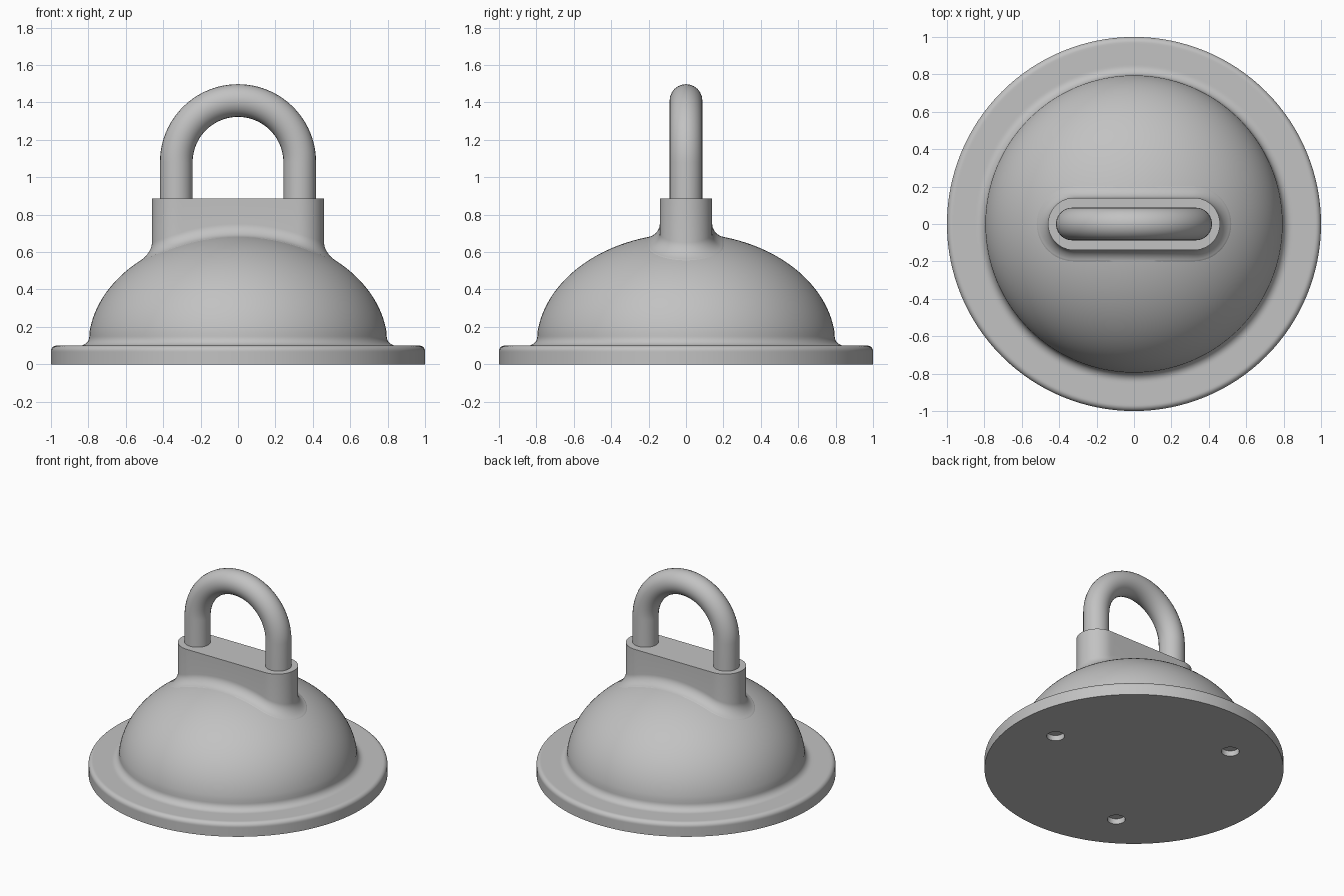
import bpy, bmesh
from math import pi, sin, cos, sqrt, radians
from mathutils import Matrix

cube = bpy.data.objects.get("Cube")
if cube:
    bpy.data.objects.remove(cube, do_unlink=True)

grey = bpy.data.materials.new("plain grey")
grey.use_nodes = True
grey.diffuse_color = (0.54, 0.54, 0.54, 1)
grey.node_tree.nodes["Principled BSDF"].inputs["Base Color"].default_value = grey.diffuse_color

DOME_R, DOME_H, RIM_Z = 0.8, 0.6, 0.1
BOSS_TOP, BOSS_R, BOSS_HALF = 0.885, 0.14, 0.32
ROD_R, ROD_X, ARCH_Z = 0.0875, 0.33, 1.08


def dome_z(r):
    return RIM_Z + DOME_H * sqrt(max(0, 1 - (r / DOME_R) ** 2))


def mesh_object(name, bm):
    bmesh.ops.recalc_face_normals(bm, faces=bm.faces)
    mesh = bpy.data.meshes.new(name)
    bm.to_mesh(mesh)
    bm.free()
    obj = bpy.data.objects.new(name, mesh)
    bpy.context.collection.objects.link(obj)
    mesh.materials.append(grey)
    return obj


def select_only(obj):
    bpy.ops.object.select_all(action='DESELECT')
    obj.select_set(True)
    bpy.context.view_layer.objects.active = obj


def smooth(obj):
    select_only(obj)
    bpy.ops.object.shade_smooth_by_angle(angle=radians(35))


# Domed base: revolved profile with rounded rim and filleted foot
profile = [(0, 0), (1, 0), (1, 0.065)]
edge, foot = 0.03, 0.05
profile += [(1 - edge + edge * cos(a), RIM_Z - edge + edge * sin(a))
            for a in (i * pi / 16 for i in range(9))]
profile += [(0.96, RIM_Z), (0.855, RIM_Z)]
profile += [(0.845 - foot * sin(a), RIM_Z + foot - foot * cos(a))
            for a in (i * pi / 16 for i in range(9))]
profile += [(DOME_R * cos(a), RIM_Z + DOME_H * sin(a))
            for a in (0.12 + i * (pi / 2 - 0.12) / 32 for i in range(32))]
profile.append((0, RIM_Z + DOME_H))
bm = bmesh.new()
verts = [bm.verts.new((r, 0, z)) for r, z in profile]
edges = [bm.edges.new(pair) for pair in zip(verts, verts[1:])]
bmesh.ops.spin(bm, geom=verts + edges, cent=(0, 0, 0), axis=(0, 0, 1),
               angle=2 * pi, steps=128)
bmesh.ops.remove_doubles(bm, verts=bm.verts, dist=0.0001)
base = mesh_object("domed_base", bm)

# Three blind holes in the underside
bm = bmesh.new()
for k in range(3):
    a = k * 2 * pi / 3
    bmesh.ops.create_cone(bm, cap_ends=True, segments=32, radius1=0.06, radius2=0.06, depth=0.08,
                          matrix=Matrix.Translation((0.685 * cos(a), 0.685 * sin(a), 0)))
cutter = mesh_object("hole_cutter", bm)
cutter.hide_render = True
cut = base.modifiers.new("holes", 'BOOLEAN')
cut.operation, cut.solver, cut.object = 'DIFFERENCE', 'EXACT', cutter
select_only(base)
bpy.ops.object.modifier_apply(modifier=cut.name)
bpy.data.objects.remove(cutter, do_unlink=True)
smooth(base)


# Boss: stadium-shaped block flaring into the dome
def stadium(radius):
    points = []
    for side in (1, -1):
        for i in range(25):
            a = -pi / 2 + i * pi / 24
            points.append((side * (BOSS_HALF + radius * cos(a)), side * radius * sin(a)))
        # intermediate points so the straight sides follow the dome
        for i in range(1, 24):
            points.append((side * BOSS_HALF * (1 - i / 12), side * radius))
    return points


flare = 0.06
bm = bmesh.new()
rings = [[bm.verts.new((x, y, BOSS_TOP)) for x, y in stadium(BOSS_R)]]
for i in range(11):
    d = flare * (1 - cos(i * pi / 20))
    lift = flare * (1 - sin(i * pi / 20))
    foot_ring = stadium(BOSS_R + d)
    rings.append([bm.verts.new((x, y, dome_z(sqrt(x * x + y * y)) + lift)) for x, y in foot_ring])
rings.append([bm.verts.new((x, y, dome_z(sqrt(x * x + y * y)) - 0.01))
              for x, y in stadium(BOSS_R + flare + 0.01)])
bm.faces.new(rings[0])
for upper, lower in zip(rings, rings[1:]):
    for j in range(len(upper)):
        k = (j + 1) % len(upper)
        bm.faces.new((upper[j], lower[j], lower[k], upper[k]))
smooth(mesh_object("shackle_boss", bm))

# Shackle: round rod bent into an arch
path = [(-ROD_X, BOSS_TOP - 0.04)]
path += [(-ROD_X * cos(a), ARCH_Z + ROD_X * sin(a)) for a in (i * pi / 48 for i in range(49))]
path.append((ROD_X, BOSS_TOP - 0.04))
curve = bpy.data.curves.new("shackle", 'CURVE')
curve.dimensions = '3D'
curve.bevel_depth, curve.bevel_resolution = ROD_R, 10
curve.use_fill_caps = True
spline = curve.splines.new('POLY')
spline.points.add(len(path) - 1)
for point, (x, z) in zip(spline.points, path):
    point.co = (x, 0, z, 1)
curve.materials.append(grey)
shackle = bpy.data.objects.new("shackle", curve)
bpy.context.collection.objects.link(shackle)
select_only(shackle)
bpy.ops.object.convert(target='MESH')
smooth(bpy.context.view_layer.objects.active)
